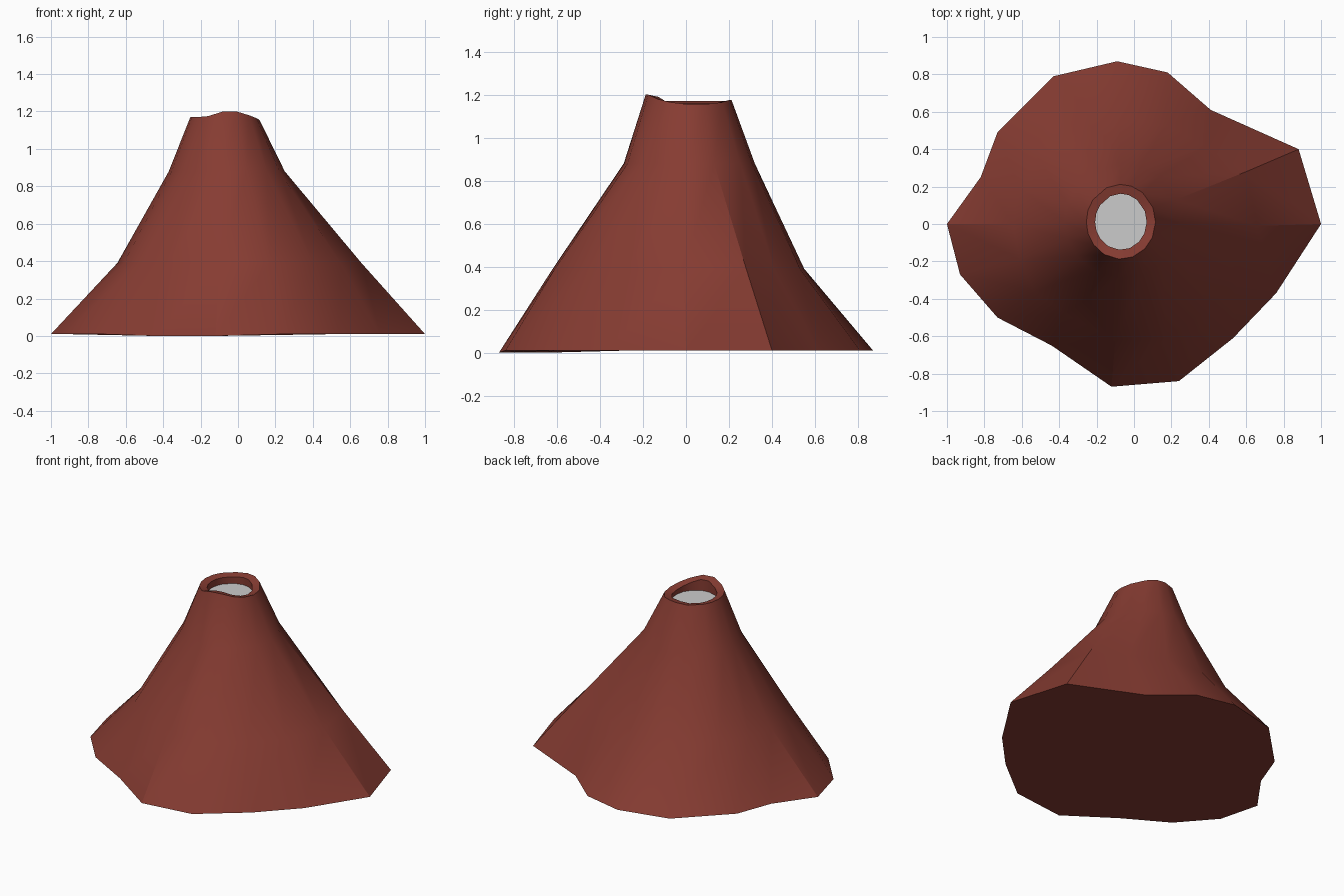
import bpy, bmesh
from math import atan2, cos, sin, radians

if "Cube" in bpy.data.objects:
    bpy.data.objects.remove(bpy.data.objects["Cube"])

# Uneven foot outline and mid-slope outline, counter-clockwise from +x
FOOT = [(1, 0), (.88, .40), (.41, .61), (.18, .81), (-.09, .87), (-.43, .79),
        (-.73, .49), (-.82, .25), (-1, 0), (-.93, -.27), (-.73, -.50),
        (-.44, -.65), (-.12, -.87), (.24, -.84), (.53, -.61), (.76, -.37)]
SLOPE = [(.66, -.01), (.60, .28), (.38, .41), (.17, .53), (-.08, .55), (-.32, .50),
         (-.52, .37), (-.61, .19), (-.645, 0), (-.61, -.19), (-.53, -.36),
         (-.37, -.48), (-.10, -.62), (.17, -.61), (.40, -.45), (.55, -.27)]
RIM_Z = [1.155, 1.155, 1.165, 1.175, 1.175, 1.17, 1.17, 1.17, 1.17, 1.17, 1.17,
         1.175, 1.20, 1.20, 1.18, 1.165]
CX, CY = -.07, .012
ANGLES = [atan2(y - CY, x - CX) for x, y in FOOT]


def oval(rx, ry, cx=CX, cy=CY):
    return [(cx + rx * cos(a), cy + ry * sin(a)) for a in ANGLES]


def loft(name, rings, color=None, cap_bottom=False, cap_top=False):
    """Skin a list of rings of 3D points, bottom to top."""
    bm = bmesh.new()
    loops = [[bm.verts.new(p) for p in ring] for ring in rings]
    n = len(ANGLES)
    for a, b in zip(loops, loops[1:]):
        for i in range(n):
            j = (i + 1) % n
            bm.faces.new((a[i], a[j], b[j], b[i]))
    if cap_bottom:
        bm.faces.new(loops[0][::-1])
    if cap_top:
        bm.faces.new(loops[-1])
    mesh = bpy.data.meshes.new(name)
    bm.to_mesh(mesh)
    bm.free()
    obj = bpy.data.objects.new(name, mesh)
    bpy.context.collection.objects.link(obj)
    if color:
        mat = bpy.data.materials.new(name)
        mat.diffuse_color = color
        mat.use_nodes = True
        mat.node_tree.nodes["Principled BSDF"].inputs["Base Color"].default_value = mat.diffuse_color
        mesh.materials.append(mat)
    bpy.ops.object.select_all(action='DESELECT')
    bpy.context.view_layer.objects.active = obj
    obj.select_set(True)
    bpy.ops.object.shade_smooth_by_angle(angle=radians(30))
    return obj


def at(points, z):
    return [(x, y, z) for x, y in points]


def on_rim(points, drop):
    return [(x, y, z - drop) for (x, y), z in zip(points, RIM_Z)]


# Mountain: foot, mid slope, neck, wavy rim, crater lip and crater wall
foot = [(x, y, 0 if i in (11, 12) else .01) for i, (x, y) in enumerate(FOOT)]
loft("mountain", [
    foot,
    at(SLOPE, .39),
    at(oval(.31, .305, -.06, .015), .88),
    on_rim(oval(.185, .20), 0),
    on_rim(oval(.138, .15), .01),
    at(oval(.14, .152), 1.08),
], (.24, .045, .032, 1), cap_bottom=True)

# Lava surface filling the crater
loft("lava_pool", [at(oval(.138, .15), 1.08), at(oval(.138, .15), 1.115)],
     cap_bottom=True, cap_top=True)
